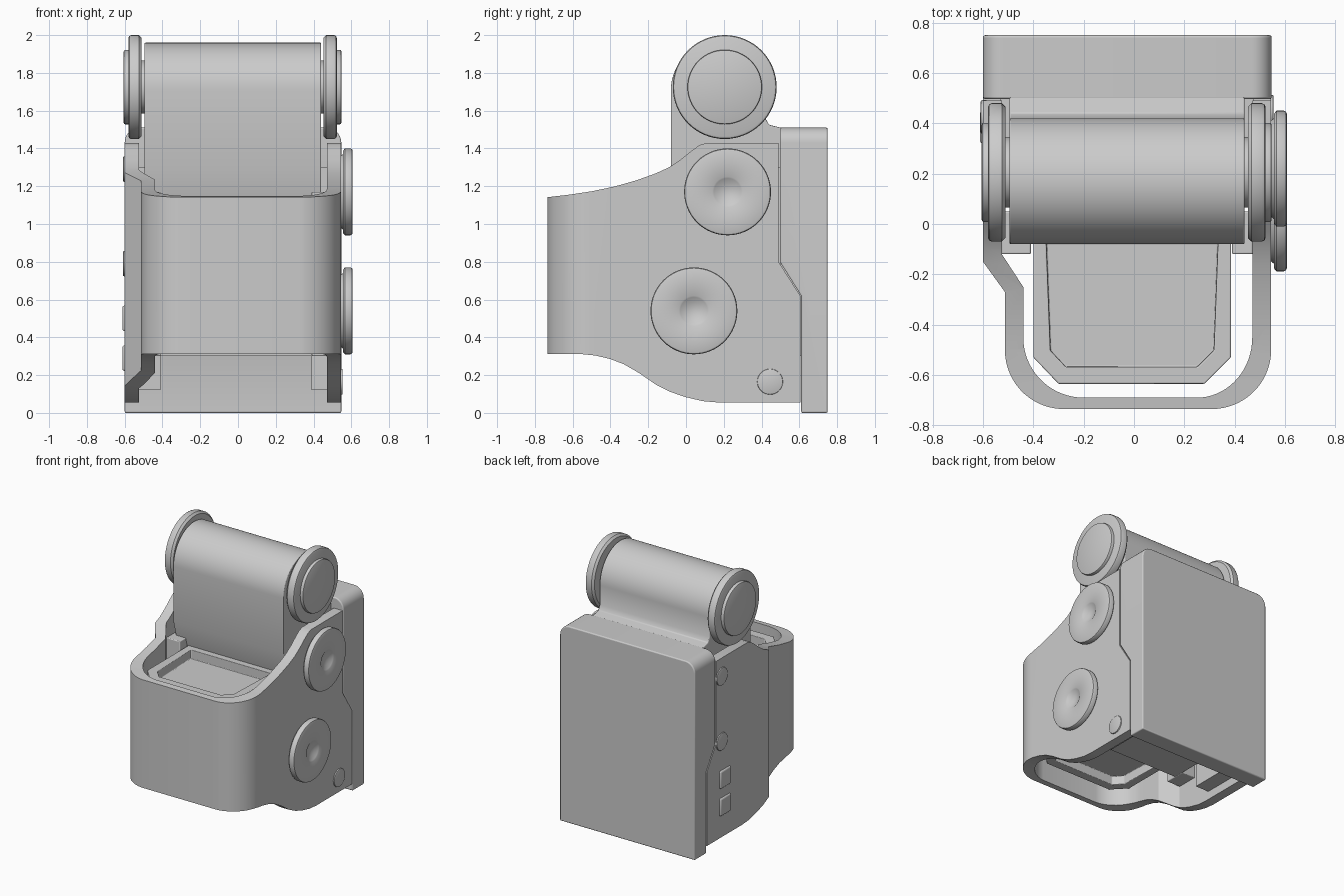
import bpy, bmesh
from math import sin, cos, radians, pi
from mathutils import Matrix

if "Cube" in bpy.data.objects:
    bpy.data.objects.remove(bpy.data.objects["Cube"])


def finish(name, bm, bevel=0.0, smooth=True):
    bmesh.ops.recalc_face_normals(bm, faces=bm.faces)
    me = bpy.data.meshes.new(name)
    bm.to_mesh(me)
    bm.free()
    ob = bpy.data.objects.new(name, me)
    bpy.context.collection.objects.link(ob)
    bpy.ops.object.select_all(action='DESELECT')
    ob.select_set(True)
    bpy.context.view_layer.objects.active = ob
    if bevel:
        m = ob.modifiers.new("bevel", 'BEVEL')
        m.width, m.segments, m.limit_method = bevel, 3, 'ANGLE'
        m.angle_limit = radians(40)
    if smooth:
        bpy.ops.object.shade_smooth_by_angle(angle=radians(35))
    return ob


def prism(pts, lo, hi, axis):
    """Extrude a closed outline: axis 'X' takes (y, z) points, axis 'Z' takes (x, y)."""
    bm = bmesh.new()
    put = (lambda p: (lo, p[0], p[1])) if axis == 'X' else (lambda p: (p[0], p[1], lo))
    face = bm.faces.new([bm.verts.new(put(p)) for p in pts])
    ext = bmesh.ops.extrude_face_region(bm, geom=[face])
    d = (hi - lo, 0, 0) if axis == 'X' else (0, 0, hi - lo)
    bmesh.ops.translate(bm, vec=d, verts=[v for v in ext['geom'] if isinstance(v, bmesh.types.BMVert)])
    bmesh.ops.recalc_face_normals(bm, faces=bm.faces)
    return bm


def box(name, x0, x1, y0, y1, z0, z1, bevel=0.0):
    return finish(name, prism([(x0, y0), (x1, y0), (x1, y1), (x0, y1)], z0, z1, 'Z'), bevel)


def arc(cx, cy, rx, ry, a0, a1, n=16):
    return [(cx + rx * cos(radians(a0 + (a1 - a0) * i / n)),
             cy + ry * sin(radians(a0 + (a1 - a0) * i / n))) for i in range(n + 1)]


def turned(name, y, z, profile, n=64):
    """Lathe (x, radius) points about the x axis through (y, z)."""
    bm = bmesh.new()
    vs = [bm.verts.new((x, r, 0)) for x, r in profile]
    es = [bm.edges.new(p) for p in zip(vs, vs[1:])]
    bmesh.ops.spin(bm, geom=vs + es, axis=(1, 0, 0), cent=(0, 0, 0), angle=2 * pi, steps=n)
    bmesh.ops.remove_doubles(bm, verts=bm.verts, dist=1e-4)
    bmesh.ops.translate(bm, vec=(0, y, z), verts=bm.verts)
    return finish(name, bm)


def disc(name, y, z, r, x0, x1, b=0.01):
    d = b if x1 > x0 else -b
    return turned(name, y, z, [(x0, 0), (x0, r - b), (x0 + d, r), (x1 - d, r), (x1 - d * .3, r - b * .3),
                               (x1, r - b), (x1, 0)])


# Back plate, stepped in at the lower front, with rounded upper corners
bm = prism([(.61, 0), (.75, 0), (.75, 1.51), (.497, 1.51), (.497, .8), (.61, .62)], -.6, .547, 'X')
corners = [e for e in bm.edges if all(v.co.z > 1.5 for v in e.verts)
           and abs(e.verts[0].co.x - e.verts[1].co.x) < .01]
bmesh.ops.bevel(bm, geom=corners, offset=.08, segments=8, profile=.5, affect='EDGES')
finish("back_plate", bm, .008)

# Wraparound guard: U-shaped plan intersected with the curved side outline
plan = [(-.6, .7), (-.6, -.15), (-.513, -.27)]
plan += arc(-.28, -.5, .233, .235, 180, 265) + arc(.31, -.5, .235, .235, 275, 360)
plan += [(.545, .7), (.47, .7)]
plan += arc(.25, -.45, .22, .24, 0, -85) + arc(-.2, -.45, .24, .24, -95, -180)
plan += [(-.44, -.25), (-.525, -.12), (-.525, .7)]
guard = finish("guard", prism(plan, 0, 1.6, 'Z'), smooth=False)
side = [(-.9, 1.13), (-.75, 1.14), (-.62, 1.155), (-.5, 1.173), (-.38, 1.198), (-.26, 1.232), (-.16, 1.268),
        (-.09, 1.3), (-.03, 1.34), (.03, 1.388), (.07, 1.417), (.11, 1.43), (.49, 1.43), (.49, .8),
        (.605, .62), (.605, .055), (.17, .055), (.09, .062), (0, .083), (-.08, .11), (-.16, .15),
        (-.25, .212), (-.33, .258), (-.4, .285), (-.48, .304), (-.56, .312), (-.9, .312)]
cutter = finish("guard_cutter", prism(side, -1, 1, 'X'), smooth=False)
cutter.hide_render = True
bpy.context.view_layer.objects.active = guard
m = guard.modifiers.new("outline", 'BOOLEAN')
m.operation, m.solver, m.object = 'INTERSECT', 'EXACT', cutter
bpy.ops.object.modifier_apply(modifier=m.name)
bpy.data.objects.remove(cutter)
guard.select_set(True)
bpy.ops.object.shade_smooth_by_angle(angle=radians(30))

# Inner tray with chamfered front and a recess above and below
bm = prism([(-.4, -.025), (-.4, -.53), (-.3, -.635), (.28, -.635), (.385, -.53), (.385, -.025)], .42, 1.11, 'Z')
for sign in (1, -1):
    f = max(bm.faces, key=lambda f: f.normal.z * sign * f.calc_area())
    bmesh.ops.inset_region(bm, faces=[f], thickness=.073)
    ring = list(f.edges)
    bmesh.ops.inset_region(bm, faces=[f], thickness=.001)
    for v in f.verts:
        v.co.z -= .07 * sign
    bm.normal_update()
finish("inner_tray", bm, .005)

# Core behind the tray, with side rails
box("core", -.41, .39, -.03, .62, .3, 1.13)
box("left_rail", -.527, -.41, -.12, .05, .3, 1.17, .006)
box("right_rail", .39, .472, -.12, .05, .3, 1.17, .006)
box("left_filler", -.53, -.41, .2, .5, .12, 1.3)
box("right_filler", .39, .475, .2, .5, .12, 1.3)

# Hinge arm with rounded top, running into the back plate
arm = arc(.17, 1.71, .25, .25, 180, 0, 40) + [(.42, 1.56), (.44, 1.525), (.52, 1.505), (.52, 1.1), (-.03, 1.1),
                                             (-.08, 1.285)]
finish("hinge_arm", prism(arm, -.495, .44, 'X'), .006)

# Hinge end flanges, caps and spacers on both sides
for side_name, a, b, c, d in (("left", -.49, -.51, -.58, -.605), ("right", .435, .452, .523, .547)):
    disc(side_name + "_spacer", .205, 1.725, .14, a, b + (b - a), .004)
    disc(side_name + "_flange", .205, 1.725, .275, b, c, .015)
    disc(side_name + "_cap", .205, 1.725, .197, c - (d - c) * .4, d, .008)

# Dimpled knobs on the right side
for name, y, z in (("upper_knob", .22, 1.17), ("lower_knob", .042, .54)):
    turned(name, y, z, [(.53, 0), (.53, .18), (.556, .2), (.556, .218), (.566, .23), (.596, .23),
                        (.604, .226), (.607, .218), (.607, .08), (.602, .072), (.59, .045), (.583, .02), (.582, 0)])
disc("right_pin", .445, .165, .068, .53, .554, .005)

# Screws and square buttons on the left side
for name, z in (("upper_screw", 1.29), ("lower_screw", .79)):
    disc(name, .425, z, .067, -.58, -.609, .006)
for name, z in (("upper_button", .5), ("lower_button", .29)):
    box(name, -.612, -.58, .32, .45, z - .068, z + .068, .012)
